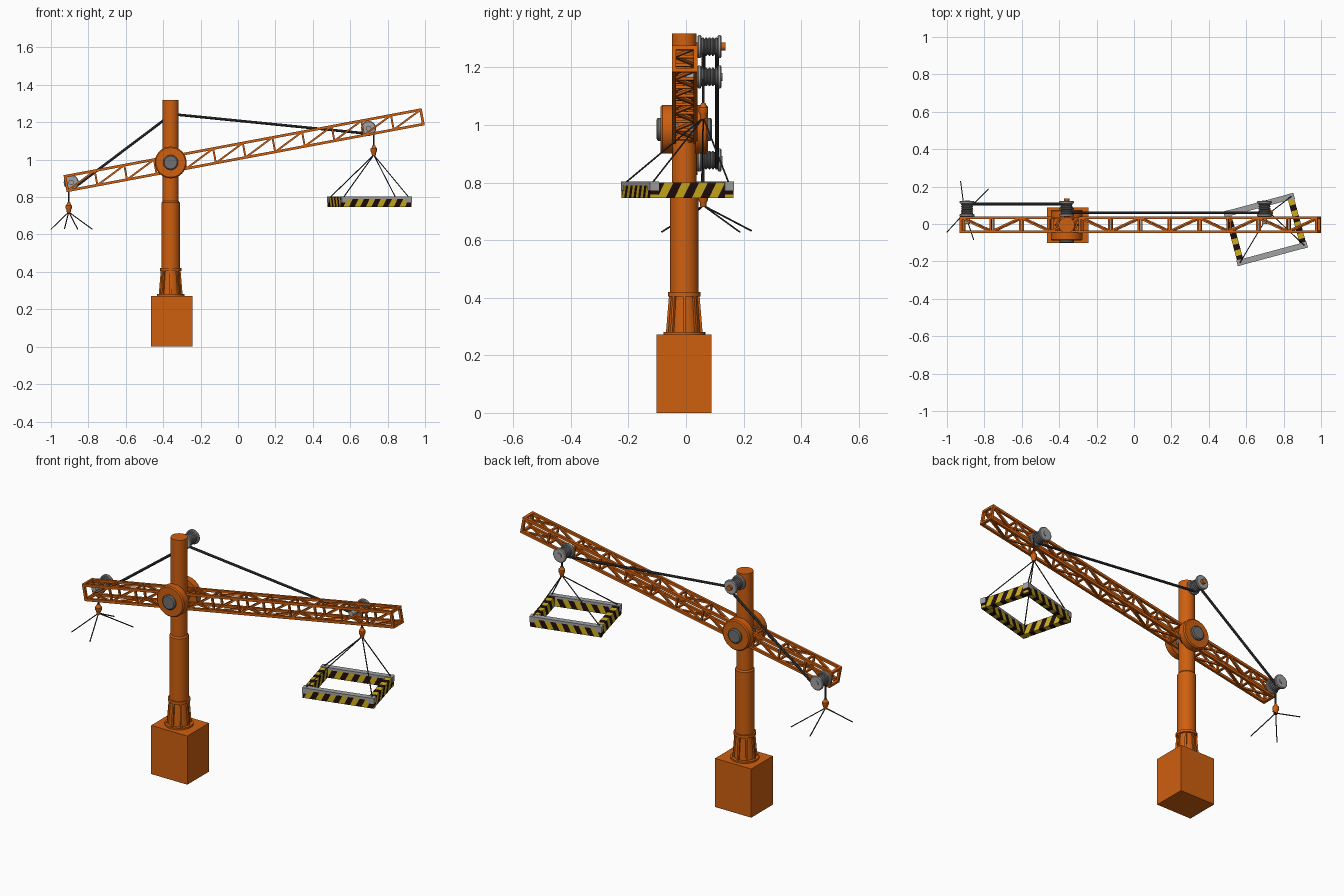
import bpy, bmesh, math
from mathutils import Vector, Matrix

if "Cube" in bpy.data.objects:
    bpy.data.objects.remove(bpy.data.objects["Cube"])


def material(name, rgb):
    m = bpy.data.materials.new(name)
    m.diffuse_color = (*rgb, 1)
    m.use_nodes = True
    m.node_tree.nodes["Principled BSDF"].inputs["Base Color"].default_value = m.diffuse_color
    return m


ORANGE = material("crane orange", (0.62, 0.115, 0.005))
LIGHT = material("light grey", (0.36, 0.36, 0.36))
MID = material("mid grey", (0.16, 0.16, 0.16))
DARK = material("cable grey", (0.045, 0.045, 0.05))
YELLOW = material("warning yellow", (0.60, 0.42, 0.012))
BLACK = material("warning black", (0.014, 0.004, 0.004))


def finish(bm, name, mats, smooth=False):
    bmesh.ops.recalc_face_normals(bm, faces=bm.faces)
    me = bpy.data.meshes.new(name)
    bm.to_mesh(me)
    bm.free()
    ob = bpy.data.objects.new(name, me)
    bpy.context.collection.objects.link(ob)
    for m in mats:
        me.materials.append(m)
    if smooth:
        bpy.ops.object.select_all(action='DESELECT')
        ob.select_set(True)
        bpy.context.view_layer.objects.active = ob
        bpy.ops.object.shade_smooth_by_angle(angle=math.radians(35))
    return ob


def frame_at(p, direction):
    """Matrix whose z axis follows the direction, placed at p."""
    return Matrix.Translation(p) @ Vector(direction).to_track_quat('Z', 'Y').to_matrix().to_4x4()


def add_box(bm, lo, hi, mat=Matrix()):
    lo, hi = Vector(lo), Vector(hi)
    m = mat @ Matrix.Translation((lo + hi) / 2) @ Matrix.Diagonal((*(hi - lo), 1))
    return bmesh.ops.create_cube(bm, size=1, matrix=m)


def add_rod(bm, p, q, r, sides=6, r2=None):
    p, q = Vector(p), Vector(q)
    bmesh.ops.create_cone(bm, cap_ends=True, segments=sides, radius1=r, radius2=r if r2 is None else r2,
                          depth=(q - p).length, matrix=frame_at((p + q) / 2, q - p))


def add_beam(bm, p, q, w):
    p, q = Vector(p), Vector(q)
    h = (q - p).length / 2
    add_box(bm, (-w / 2, -w / 2, -h), (w / 2, w / 2, h), frame_at((p + q) / 2, q - p))


def lathe(name, profile, origin, axis, mat, sides=32):
    """Revolve (radius, height) points around an axis."""
    bm = bmesh.new()
    m = frame_at(Vector(origin), axis)
    rings = [[bm.verts.new(m @ Vector((r * math.cos(t), r * math.sin(t), h)))
              for t in (2 * math.pi * i / sides for i in range(sides))] for r, h in profile]
    for a, b in zip(rings, rings[1:]):
        for i in range(sides):
            j = (i + 1) % sides
            bm.faces.new((a[i], a[j], b[j], b[i]))
    bm.faces.new(rings[0])
    bm.faces.new(rings[-1])
    return finish(bm, name, [mat], True)


MX, MY = -0.36, -0.006          # mast axis
UP, BACK = (0, 0, 1), (0, 1, 0)

# Base block
bm = bmesh.new()
add_box(bm, (-0.466, -0.102, 0), (-0.242, 0.089, 0.272))
finish(bm, "base_block", [ORANGE])

# Mast: flange, tapered foot, collar, lower tube, upper tube
lathe("mast", [(0.073, 0.265), (0.073, 0.281), (0.056, 0.281), (0.046, 0.405), (0.057, 0.405), (0.057, 0.42),
               (0.049, 0.42), (0.049, 0.77), (0.043, 0.778), (0.043, 1.318)], (MX, MY, 0), UP, ORANGE)

# Stiffening fins around the foot
bm = bmesh.new()
for i in range(8):
    rot = Matrix.Translation((MX, MY, 0)) @ Matrix.Rotation(i * math.pi / 4, 4, 'Z')
    for v in add_box(bm, (0.03, -0.005, 0.275), (0.064, 0.005, 0.408))["verts"]:
        if v.co.z > 0.4 and v.co.x > 0.05:
            v.co.x = 0.053
        v.co = rot @ v.co
finish(bm, "foot_fins", [ORANGE])

# Pivot hub: two orange discs with a grey pin through them
HZ = 0.985
for side, y0, y1 in (("front", -0.045, -0.088), ("back", 0.033, 0.076)):
    d = 1 if y1 > y0 else -1
    lathe(side + "_hub", [(0.085, 0), (0.085, 0.037), (0.079, 0.043)],
          (MX, y0, HZ), (0, d, 0), ORANGE)
lathe("hub_pin", [(0.034, -0.102), (0.04, -0.097), (0.04, 0.085), (0.034, 0.09)], (MX, 0, HZ), BACK, MID)

# Lattice jib, built level and then tilted
L, H, W, Y0, BAYS, T = 1.948, 0.0925, 0.088, -0.004, 12, 0.014
tilt = Matrix.Translation((0.033, Y0, 1.0505)) @ Matrix.Rotation(math.radians(-10.6), 4, 'Y')
bm = bmesh.new()
a, b = W / 2 - T / 2, H / 2 - T / 2
for y in (-a, a):
    for z in (-b, b):
        add_beam(bm, (-L / 2, y, z), (L / 2, y, z), T)
xs = [-L / 2 + T / 2 + (L - T) * i / BAYS for i in range(BAYS + 1)]
for i, x in enumerate(xs):
    w = T if i in (0, BAYS) else 0.010
    for s in (-1, 1):
        add_beam(bm, (x, s * a, -b), (x, s * a, b), w)
        add_beam(bm, (x, -a, s * b), (x, a, s * b), w)
        if i < BAYS:
            x2 = xs[i + 1]
            add_beam(bm, (x, s * a, -b), (x2, s * a, b), 0.010)
            k = 1 if i % 2 else -1
            add_beam(bm, (x, -a * k, s * b), (x2, a * k, s * b), 0.010)
bm.transform(tilt)
finish(bm, "lattice_jib", [ORANGE])

# Pulleys: light flanges, grooved drum, axle
pulleys = {"tail": (-0.892, 0.878), "mast": (MX, 1.272), "jib": (0.698, 1.167)}
for name, (x, z) in pulleys.items():
    for part, y in (("inner", 0.040), ("outer", 0.110)):
        lathe(f"{name}_pulley_{part}_flange", [(0.036, 0), (0.040, 0.003), (0.040, 0.010), (0.036, 0.013)],
              (x, y, z), BACK, LIGHT)
    prof = []
    for i in range(5):
        h = 0.052 + i * 0.0118
        prof += [(0.027, h), (0.032, h + 0.004), (0.032, h + 0.008), (0.027, h + 0.0116)]
    lathe(name + "_pulley_drum", prof, (x, 0, z), BACK, MID)
    tip = 0.137 if name == "mast" else 0.126
    lathe(name + "_pulley_axle", [(0.014, 0.0), (0.014, tip)], (x, 0, z), BACK,
          ORANGE if name == "mast" else LIGHT, 16)

# Stay cables between the pulleys
bm = bmesh.new()
add_rod(bm, (-0.872, 0.107, 0.853), (MX + 0.015, 0.107, 1.25), 0.007, 8)
add_rod(bm, (MX, 0.06, 1.244), (0.698, 0.06, 1.139), 0.007, 8)
finish(bm, "stay_cables", [DARK], True)


# Hanging hook with its cable and four sling ropes
def hanger(name, x, z_top, z_hook, ends):
    y = 0.06
    bm = bmesh.new()
    add_rod(bm, (x, y, z_top), (x, y, z_hook + 0.04), 0.005, 8)
    finish(bm, name + "_hoist_cable", [DARK], True)
    lathe(name + "_hook", [(0.008, 0.056), (0.011, 0.046), (0.017, 0.040), (0.017, 0.025), (0.012, 0.016),
                           (0.010, 0.0)], (x, y, z_hook), UP, ORANGE, 16)
    bm = bmesh.new()
    for e in ends:
        add_rod(bm, (x, y, z_hook + 0.005), e, 0.003)
    finish(bm, name + "_sling_ropes", [DARK])


# Load frame, turned 15 degrees
FL, FW, Z0, Z1 = 0.385, 0.30, 0.746, 0.803
turn = Matrix.Translation((0.7035, -0.0295, 0)) @ Matrix.Rotation(math.radians(15), 4, 'Z')


def striped_bar(name, length, thick, z1, place):
    """Bar along x cut by slanted planes and coloured in alternate stripes."""
    pitch, slant = 0.031, 0.5
    bm = bmesh.new()
    add_box(bm, (-length / 2, -thick / 2, Z0), (length / 2, thick / 2, z1))
    n = Vector((1, 0, -slant))
    for i in range(-8, 9):
        bmesh.ops.bisect_plane(bm, geom=bm.verts[:] + bm.edges[:] + bm.faces[:],
                               plane_co=(i * pitch, 0, Z0), plane_no=n)
    for f in bm.faces:
        c = f.calc_center_median()
        f.material_index = math.floor((c.x - slant * (c.z - Z0)) / pitch) % 2
    bm.transform(turn @ place)
    finish(bm, name, [YELLOW, BLACK])


for s, end, side in ((-1, "left", "front"), (1, "right", "back")):
    quarter = Matrix.Rotation(math.pi / 2, 4, 'Z')
    striped_bar(f"frame_{side}_bar", FL, 0.03, 0.792, Matrix.Translation((0, s * (FW / 2 - 0.015), 0)))
    striped_bar(f"frame_{end}_bar", FW - 0.06, 0.034, 0.800,
                Matrix.Translation((s * (FL / 2 - 0.019), 0, 0)) @ quarter)
    # Grey rail on top of the long bar with end caps
    bm = bmesh.new()
    y = s * (FW / 2 - 0.015)
    add_box(bm, (-FL / 2, y - 0.0155, 0.790), (FL / 2, y + 0.0155, Z1))
    for e in (-1, 1):
        c = e * (FL / 2 - 0.015)
        add_box(bm, (c - 0.0165, y - 0.0165, 0.772), (c + 0.0165, y + 0.0165, Z1 + 0.001))
    bm.transform(turn)
    finish(bm, f"frame_{side}_rail", [LIGHT])

corners = [turn @ Vector((sx * (FL / 2 - 0.015), sy * (FW / 2 - 0.015), Z1)) for sx in (-1, 1) for sy in (-1, 1)]
hanger("jib", 0.726, 1.16, 1.02, corners)
hanger("tail", -0.905, 0.87, 0.715,
       [(-1.0, -0.043, 0.628), (-0.927, 0.228, 0.632), (-0.779, 0.187, 0.628), (-0.857, -0.085, 0.628)])
